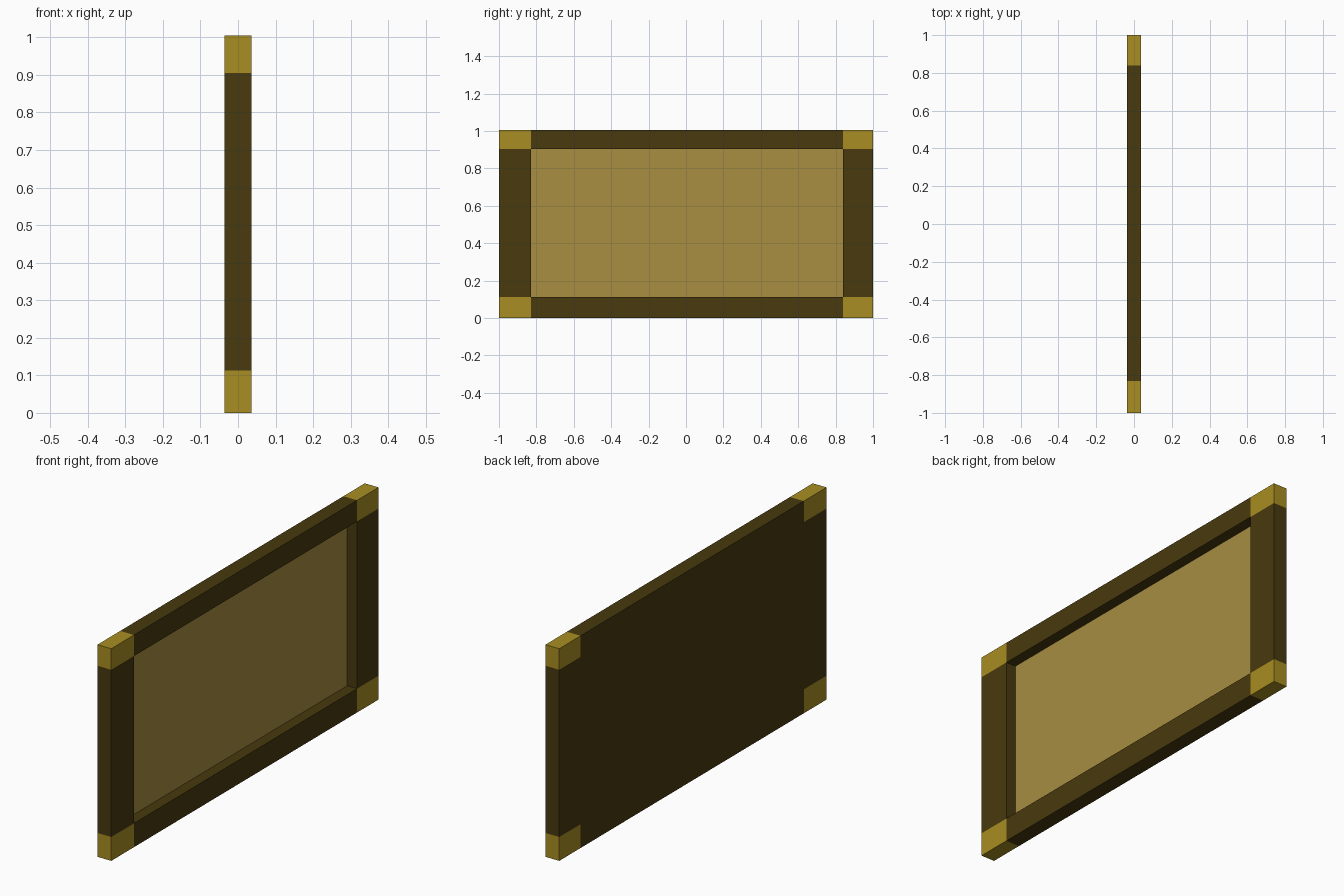
import bpy, bmesh
from mathutils import Vector

if "Cube" in bpy.data.objects:
    bpy.data.objects.remove(bpy.data.objects["Cube"])

T, H = 0.036, 1.005            # half thickness, height
Y0, Y1 = -0.83, 0.84           # opening sides
Z0, Z1 = 0.113, 0.905          # opening bottom and top
DEPTH = 0.052                  # recess depth


def material(name, rgb):
    m = bpy.data.materials.new(name)
    m.diffuse_color = (*rgb, 1)
    m.use_nodes = True
    m.node_tree.nodes["Principled BSDF"].inputs["Base Color"].default_value = m.diffuse_color
    return m


# Solid board, cut into a 3 x 3 grid along the frame lines
bm = bmesh.new()
bmesh.ops.create_cube(bm, size=1)
bmesh.ops.scale(bm, vec=(2 * T, 2, H), verts=bm.verts)
bmesh.ops.translate(bm, vec=(0, 0, H / 2), verts=bm.verts)
for co, no in (((0, Y0, 0), (0, 1, 0)), ((0, Y1, 0), (0, 1, 0)),
               ((0, 0, Z0), (0, 0, 1)), ((0, 0, Z1), (0, 0, 1))):
    bmesh.ops.bisect_plane(bm, geom=bm.verts[:] + bm.edges[:] + bm.faces[:],
                           plane_co=co, plane_no=no)
bm.normal_update()

# Gold on the four corner blocks, dark wood elsewhere
for f in bm.faces:
    c = f.calc_center_median()
    corner = not Y0 < c.y < Y1 and not Z0 < c.z < Z1
    f.material_index = 1 if corner else 0

# Sunken panel in the middle of the +x face
centre = [f for f in bm.faces if f.normal.x > 0.9
          and (f.calc_center_median() - Vector((T, 0, 0.5))).length < 0.1]
panel = bmesh.ops.extrude_discrete_faces(bm, faces=centre)["faces"][0]
bmesh.ops.translate(bm, vec=(-DEPTH, 0, 0), verts=panel.verts)
panel.material_index = 2
bmesh.ops.recalc_face_normals(bm, faces=bm.faces)

mesh = bpy.data.meshes.new("framed_board")
bm.to_mesh(mesh)
bm.free()
board = bpy.data.objects.new("framed_board", mesh)
bpy.context.collection.objects.link(board)
for m in (material("dark_wood", (0.065, 0.041, 0.0044)),
          material("gold_corner", (0.392, 0.27, 0.016)),
          material("tan_panel", (0.392, 0.27, 0.053))):
    mesh.materials.append(m)
